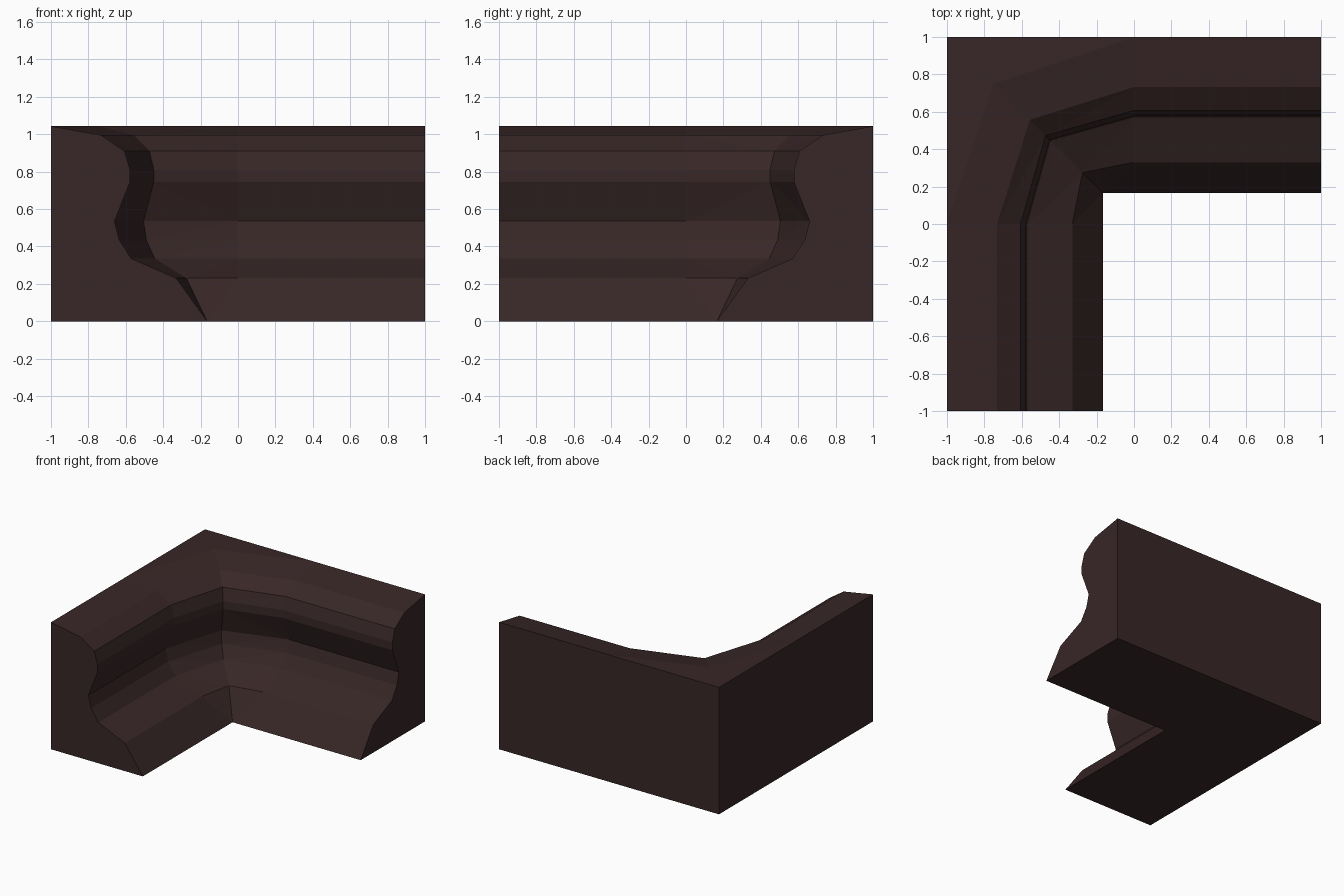
import bpy, bmesh

if "Cube" in bpy.data.objects:
    bpy.data.objects.remove(bpy.data.objects["Cube"])

# Moulding profile: (height, inset on straight arms, inset on the corner diagonal)
profile = [
    (0.0, 0.165, 0.165), (0.23, 0.33, 0.275), (0.335, 0.57, 0.445),
    (0.435, 0.635, 0.49), (0.535, 0.66, 0.505), (0.745, 0.577, 0.45),
    (0.81, 0.577, 0.45), (0.91, 0.607, 0.473), (0.995, 0.732, 0.557),
    (1.043, 1.0, 0.75), (1.043, 1.0, 1.0), (0.0, 1.0, 1.0),
]

bm = bmesh.new()


def section(place, column):
    return [bm.verts.new((*place(p[column]), p[0])) for p in profile]


# Cross-sections along the L: arm end, arm start, diagonal, arm start, arm end
rings = [
    section(lambda d: (1.0, d), 1),
    section(lambda d: (0.0, d), 1),
    section(lambda d: (-d, d), 2),
    section(lambda d: (-d, 0.0), 1),
    section(lambda d: (-d, -1.0), 1),
]
n = len(profile)
for a, b in zip(rings, rings[1:]):
    for i in range(n):
        j = (i + 1) % n
        bm.faces.new((a[i], a[j], b[j], b[i]))

# End caps
bm.faces.new(rings[0])
bm.faces.new(rings[-1][::-1])
bmesh.ops.remove_doubles(bm, verts=bm.verts[:], dist=0.0005)
bmesh.ops.triangulate(bm, faces=bm.faces[:])
bmesh.ops.recalc_face_normals(bm, faces=bm.faces[:])

mesh = bpy.data.meshes.new("corner_moulding")
bm.to_mesh(mesh)
bm.free()

# Dark brown wood colour
wood = bpy.data.materials.new("dark brown")
wood.diffuse_color = (0.04, 0.02, 0.02, 1.0)
wood.use_nodes = True
wood.node_tree.nodes["Principled BSDF"].inputs["Base Color"].default_value = wood.diffuse_color
mesh.materials.append(wood)
obj = bpy.data.objects.new("corner_moulding", mesh)
bpy.context.collection.objects.link(obj)
